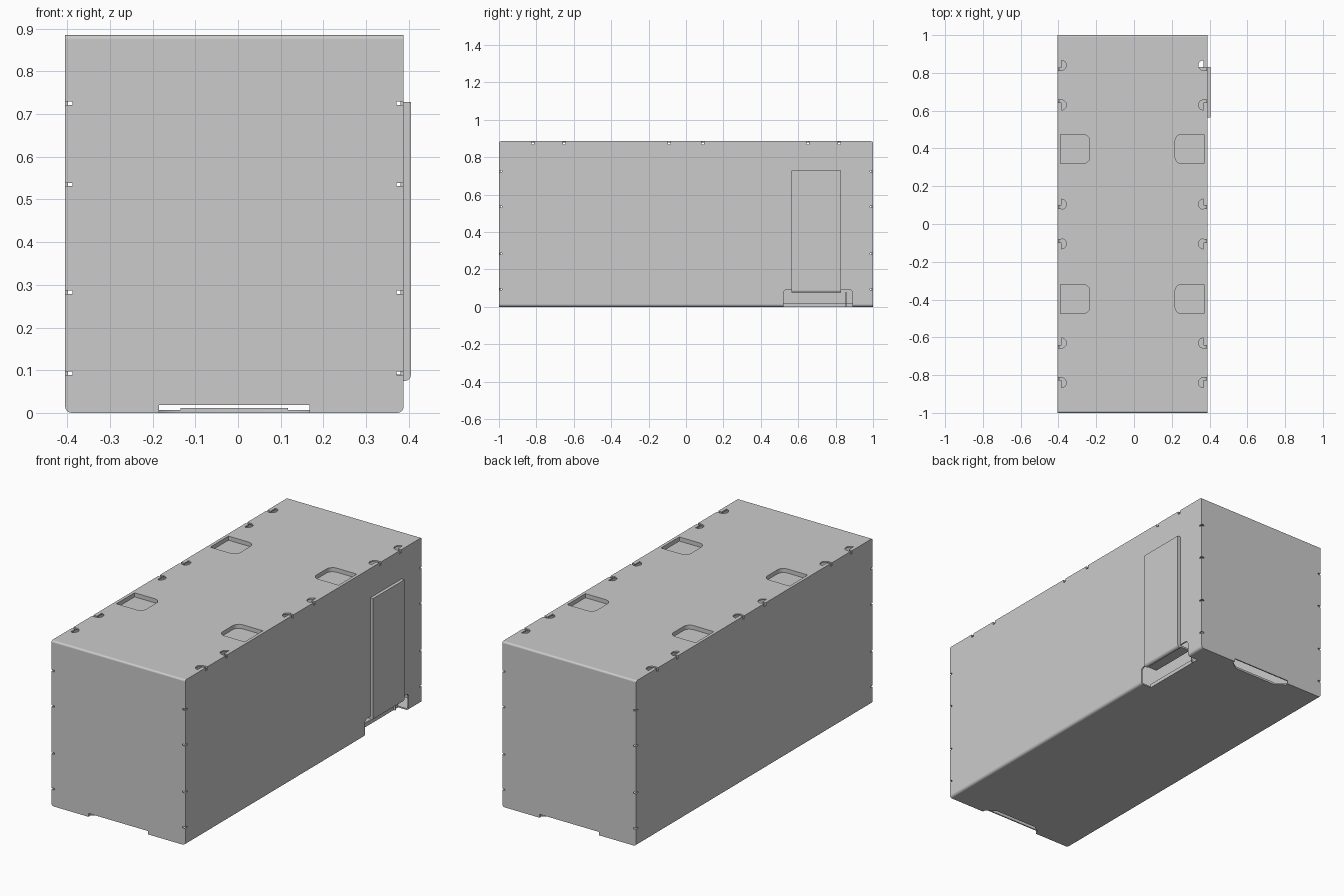
import bpy, bmesh, math
from mathutils import Vector

cube = bpy.data.objects.get("Cube")
if cube:
    bpy.data.objects.remove(cube, do_unlink=True)

grey = bpy.data.materials.new("sheet_grey")
grey.use_nodes = True
COLOUR = (0.6, 0.6, 0.6, 1)
grey.diffuse_color = COLOUR
grey.node_tree.nodes["Principled BSDF"].inputs["Base Color"].default_value = COLOUR

# Main sizes: left and right walls, height, wall thickness
X0, X1, H, T = -0.405, 0.388, 0.885, 0.01
MID = (X0 + X1) / 2


def make_object(name, bm):
    bmesh.ops.recalc_face_normals(bm, faces=bm.faces)
    mesh = bpy.data.meshes.new(name)
    bm.to_mesh(mesh)
    bm.free()
    obj = bpy.data.objects.new(name, mesh)
    mesh.materials.append(grey)
    bpy.context.collection.objects.link(obj)
    return obj


def add_box(bm, x, y, z):
    """Box from (min, max) pairs."""
    verts = bmesh.ops.create_cube(bm, size=1)["verts"]
    for v in verts:
        v.co = Vector([sum(r) / 2 + c * (r[1] - r[0]) for r, c in zip((x, y, z), v.co)])
    return verts


def add_prism(bm, points, direction):
    """Closed outline extruded along a direction."""
    face = bm.faces.new([bm.verts.new(p) for p in points])
    ext = bmesh.ops.extrude_face_region(bm, geom=[face])["geom"]
    moved = [g for g in ext if isinstance(g, bmesh.types.BMVert)]
    bmesh.ops.translate(bm, vec=direction, verts=moved)


def arc(cx, cy, r, a0, a1, n):
    return [(cx + r * math.cos(math.radians(a0 + (a1 - a0) * i / n)),
             cy + r * math.sin(math.radians(a0 + (a1 - a0) * i / n))) for i in range(n + 1)]


def pocket_outline(side, y):
    """Square with rounded corners towards the middle of the lid."""
    outer, inner, r, h = 0.380, 0.226, 0.035, 0.077
    pts = [(outer, y - h), (outer, y + h)]
    pts += arc(inner + r, y + h - r, r, 90, 180, 6)
    pts += arc(inner + r, y - h + r, r, 180, 270, 6)
    return [(MID + side * px, py) for px, py in pts]


def smooth(obj):
    bpy.ops.object.select_all(action="DESELECT")
    bpy.context.view_layer.objects.active = obj
    obj.select_set(True)
    bpy.ops.object.shade_smooth_by_angle(angle=math.radians(35))


# Hollow case with rounded floor edges and softly bent lid ends
bm = bmesh.new()
add_box(bm, (X0, X1), (-1, 1), (0, H))


def long_floor_edge(e):
    a, b = (v.co for v in e.verts)
    return abs(a.y - b.y) > 1 and a.z < 0.1


def lid_end_edge(e):
    a, b = (v.co for v in e.verts)
    return abs(a.x - b.x) > 0.5 and a.z > 0.5


for rule, radius in ((long_floor_edge, 0.015), (lid_end_edge, 0.01)):
    bmesh.ops.bevel(bm, geom=[e for e in bm.edges if rule(e)], offset=radius,
                    segments=4, profile=0.5, affect="EDGES")
case = make_object("case_shell", bm)
solid = case.modifiers.new("wall", "SOLIDIFY")
solid.thickness, solid.offset = T, -1

# Cutters for all openings in the sheet
cut = bmesh.new()
half = (X1 - X0) / 2
for side in (-1, 1):
    wall = MID + side * half
    # Half-round tab holes along the lid, each with a slot to the side wall
    for sy in (-1, 1):
        for hole_y, slot_y in ((0.84, 0.82), (0.63, 0.65), (0.105, 0.09)):
            pts = arc(0, 0, 0.027, 90, 270, 8)
            flat = half - 0.02
            add_prism(cut, [(MID + side * (flat + px), sy * hole_y + py, H - 0.02)
                            for px, py in pts], (0, 0, 0.05))
            xs = sorted((MID + side * (flat - 0.005), wall + side * 0.02))
            add_box(cut, xs, (sy * slot_y - 0.007, sy * slot_y + 0.007), (H - 0.017, H + 0.02))
        # Small slots up the corner edges
        for z in (0.093, 0.283, 0.535, 0.725):
            xs = sorted((wall - side * 0.017, wall + side * 0.02))
            ys = sorted((sy * 0.983, sy * 1.02))
            add_box(cut, xs, ys, (z - 0.004, z + 0.004))
        # Lid pockets
        add_prism(cut, [(px, py, H - 0.018) for px, py in pocket_outline(side, sy * 0.397)],
                  (0, 0, 0.05))
# Tapered grip cut-outs under both ends
for sy in (-1, 1):
    add_prism(cut, [(-0.185, sy * 1.02, -0.02), (0.167, sy * 1.02, -0.02),
                    (0.167, sy * 0.985, -0.02), (0.117, sy * 0.95, -0.02),
                    (-0.135, sy * 0.95, -0.02), (-0.185, sy * 0.985, -0.02)], (0, 0, 0.038))
# Side opening below the cover plate
window = [(0.52, -0.02)] + arc(0.54, 0.072, 0.02, 180, 90, 4)
window += arc(0.87, 0.072, 0.02, 90, 0, 4) + [(0.89, -0.02)]
add_prism(cut, [(0.325, y, z) for y, z in window], (0.1, 0, 0))
cutter = make_object("opening_cutter", cut)
cutter.hide_render = True

boolean = case.modifiers.new("openings", "BOOLEAN")
boolean.operation, boolean.solver = "DIFFERENCE", "EXACT"
boolean.use_self = True
boolean.object = cutter
bpy.context.view_layer.objects.active = case
for name in ("wall", "openings"):
    bpy.ops.object.modifier_apply(modifier=name)
bpy.data.objects.remove(cutter, do_unlink=True)
smooth(case)
case.modifiers.new("even_shading", "WEIGHTED_NORMAL").keep_sharp = True

# Shallow pans closing the lid pockets
for side, side_name in ((-1, "right"), (1, "left")):
    for sy, end_name in ((-1, "front"), (1, "back")):
        bm = bmesh.new()
        add_prism(bm, [(px, py, H - 0.022) for px, py in pocket_outline(side, sy * 0.397)],
                  (0, 0, 0.02))
        lid = [f for f in bm.faces if f.calc_center_median().z > H - 0.004]
        bmesh.ops.delete(bm, geom=lid, context="FACES")
        pan = make_object(f"lid_pocket_{end_name}_{side_name}", bm)
        pan.data.flip_normals()
        smooth(pan)

# Folded flange behind each grip cut-out
for sy, end_name in ((-1, "front"), (1, "back")):
    bm = bmesh.new()
    add_box(bm, (-0.135, 0.117), sorted((sy * 0.95, sy * 0.942)), (0.001, 0.011))
    make_object(f"grip_flange_{end_name}", bm)

# Cover plate on the left wall, bent round at its lower edge
bm = bmesh.new()
add_box(bm, (X1 - 0.002, 0.405), (0.565, 0.83), (0.075, 0.728))
low = [e for e in bm.edges if all(v.co.z < 0.1 and v.co.x > X1 for v in e.verts)]
bmesh.ops.bevel(bm, geom=low, offset=0.014, segments=4, profile=0.5, affect="EDGES")
plate = make_object("side_cover_plate", bm)
smooth(plate)
plate.modifiers.new("even_shading", "WEIGHTED_NORMAL").keep_sharp = True

# Bracket inside the side opening: ceiling, floor lip and end tab
for name, x, y, z in (
        ("bracket_ceiling", (0.325, X1), (0.565, 0.83), (0.08, 0.09)),
        ("bracket_lip", (0.317, 0.325), (0.52, 0.89), (0.001, 0.02)),
        ("bracket_end_tab", (0.317, 0.335), (0.852, 0.857), (0.001, 0.08))):
    bm = bmesh.new()
    add_box(bm, x, y, z)
    make_object(name, bm)
